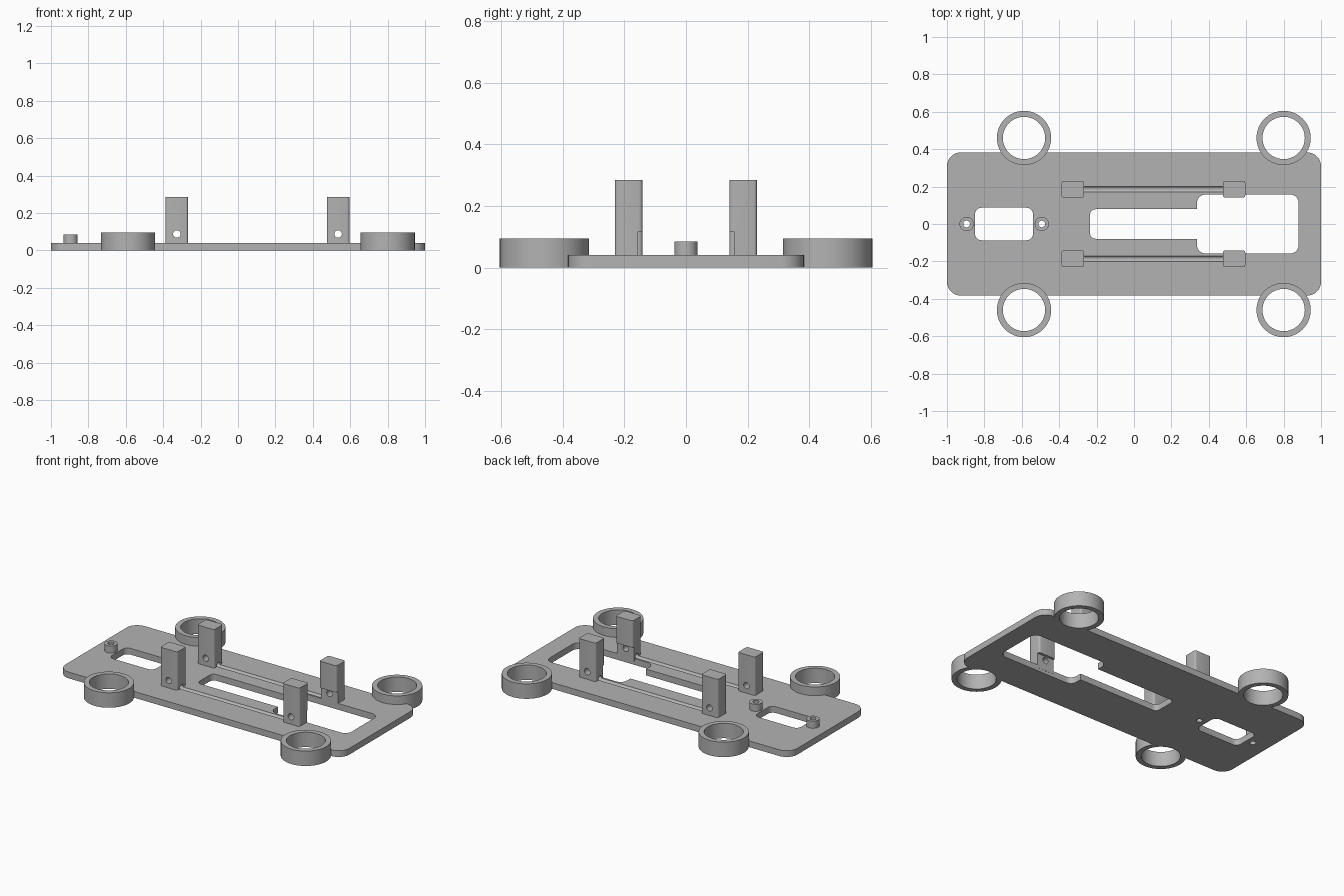
import bpy, bmesh, math
from mathutils import Matrix, Vector

if "Cube" in bpy.data.objects:
    bpy.data.objects.remove(bpy.data.objects["Cube"], do_unlink=True)

grey = bpy.data.materials.new("plain grey")
grey.use_nodes = True
colour = (0.45, 0.45, 0.45, 1)
grey.diffuse_color = colour
grey.node_tree.nodes["Principled BSDF"].inputs["Base Color"].default_value = colour


def rounded_rect(x0, x1, y0, y1, r, steps=8):
    """Outline of a rectangle with filleted corners."""
    points = []
    corners = [(x1 - r, y1 - r), (x0 + r, y1 - r), (x0 + r, y0 + r), (x1 - r, y0 + r)]
    for i, (cx, cy) in enumerate(corners):
        for s in range(steps + 1):
            a = (i + s / steps) * math.pi / 2
            points.append((cx + r * math.cos(a), cy + r * math.sin(a)))
    return points


def prism(name, outline, z0, z1):
    """Extrude a closed outline upwards."""
    bm = bmesh.new()
    base = bm.faces.new([bm.verts.new((x, y, z0)) for x, y in outline])
    top = bmesh.ops.extrude_face_region(bm, geom=[base])["geom"]
    bmesh.ops.translate(bm, vec=(0, 0, z1 - z0),
                        verts=[v for v in top if isinstance(v, bmesh.types.BMVert)])
    bmesh.ops.recalc_face_normals(bm, faces=bm.faces)
    return finish(name, bm)


def rod(name, start, end, radius, sides=48):
    """Cylinder between two points."""
    a, b = Vector(start), Vector(end)
    turn = (b - a).to_track_quat("Z", "Y").to_matrix().to_4x4()
    bm = bmesh.new()
    bmesh.ops.create_cone(bm, cap_ends=True, segments=sides, radius1=radius, radius2=radius,
                          depth=(b - a).length, matrix=Matrix.Translation((a + b) / 2) @ turn)
    return finish(name, bm)


def finish(name, bm):
    mesh = bpy.data.meshes.new(name)
    bm.to_mesh(mesh)
    bm.free()
    mesh.materials.append(grey)
    obj = bpy.data.objects.new(name, mesh)
    bpy.context.collection.objects.link(obj)
    return obj


def activate(obj):
    bpy.ops.object.select_all(action="DESELECT")
    obj.select_set(True)
    bpy.context.view_layer.objects.active = obj


def cut(obj, *cutters):
    """Subtract each cutter, then discard it."""
    for cutter in cutters:
        activate(obj)
        mod = obj.modifiers.new("cut", "BOOLEAN")
        mod.operation, mod.solver, mod.object = "DIFFERENCE", "EXACT", cutter
        bpy.ops.object.modifier_apply(modifier=mod.name)
        bpy.data.objects.remove(cutter, do_unlink=True)


PLATE = 0.04
wheel_spots = [(x, y) for x in (-0.588, 0.8) for y in (-0.46, 0.46)]
boss_spots = [-0.895, -0.493]
parts = []

# Base plate with its servo window and stepped motor opening
plate = prism("base_plate", rounded_rect(-1, 1, -0.383, 0.383, 0.075), 0, PLATE)
parts.append(plate)
cut(plate,
    prism("cutter", rounded_rect(-0.85, -0.54, -0.087, 0.087, 0.035), -0.1, 0.1),
    prism("cutter", rounded_rect(-0.235, 0.45, -0.079, 0.079, 0.03), -0.1, 0.1),
    prism("cutter", rounded_rect(0.337, 0.88, -0.158, 0.158, 0.045), -0.1, 0.1))


def channel(y):
    return rod("cutter", (-0.325, y, 0.045), (0.535, y, 0.045), 0.0165, 24)


# Round channels between the posts
for y in (-0.186, 0.186):
    cut(plate, channel(y))

# Wheel rings at the four corners
for x, y in wheel_spots:
    cut(plate, rod("cutter", (x, y, -0.1), (x, y, 0.2), 0.13))
    ring = rod("wheel_ring", (x, y, 0), (x, y, 0.095), 0.145, 64)
    cut(ring, rod("cutter", (x, y, -0.1), (x, y, 0.2), 0.113, 64))
    parts.append(ring)

# Hollow screw bosses either side of the servo window
for x in boss_spots:
    cut(plate, rod("cutter", (x, 0, -0.1), (x, 0, 0.2), 0.018, 24))
    boss = rod("screw_boss", (x, 0, 0.02), (x, 0, 0.085), 0.038, 32)
    cut(boss, rod("cutter", (x, 0, -0.1), (x, 0, 0.2), 0.018, 24))
    parts.append(boss)

# Body posts with cross holes; the pair beside the motor is relieved underneath
for x in (-0.327, 0.535):
    for side in (-1, 1):
        y = side * 0.186
        post = prism("body_post", rounded_rect(x - 0.06, x + 0.06, y - 0.045, y + 0.045, 0.012, 4),
                     0.02, 0.285)
        cut(post, channel(y),
            rod("cutter", (x, y - 0.1, 0.088), (x, y + 0.1, 0.088), 0.02, 24))
        if x > 0:
            inner, outer = sorted((side * 0.1, side * 0.157))
            cut(post, prism("cutter", rounded_rect(x - 0.1, x + 0.1, inner, outer, 0.001, 1),
                            -0.1, 0.115))
        parts.append(post)

for part in parts:
    activate(part)
    bpy.ops.object.shade_smooth_by_angle(angle=math.radians(30))
